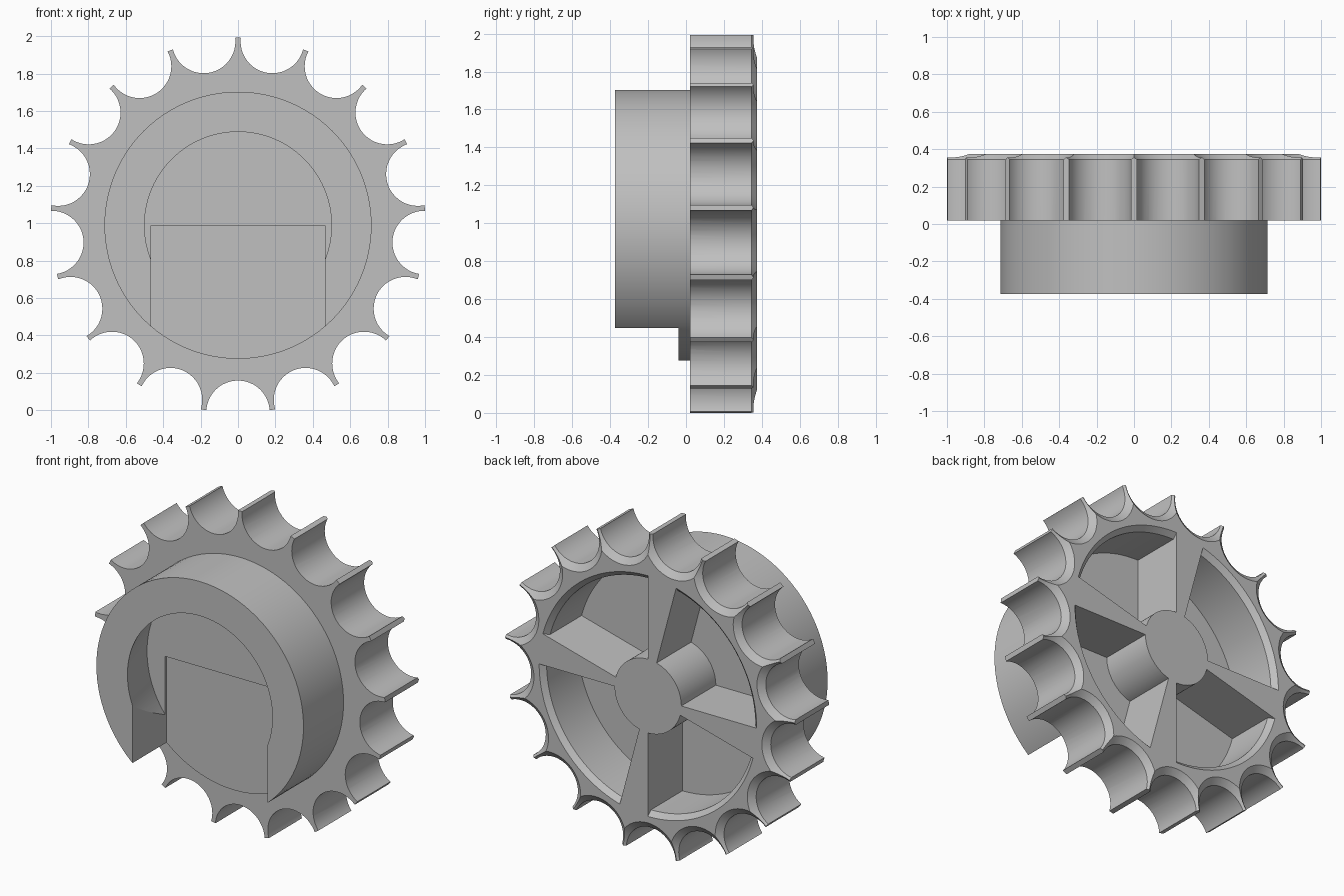
import bpy, bmesh
from math import cos, sin, radians, pi

if "Cube" in bpy.data.objects:
    bpy.data.objects.remove(bpy.data.objects["Cube"])

ZC = 0.989          # height of the wheel axis
TEETH = 17
FRONT, BACK = 0.02, 0.375

grey = bpy.data.materials.new("plain grey")
grey.use_nodes = True
grey.diffuse_color = (0.53, 0.53, 0.53, 1)
grey.node_tree.nodes["Principled BSDF"].inputs["Base Color"].default_value = (0.53, 0.53, 0.53, 1)


def add_object(name, bm):
    bmesh.ops.recalc_face_normals(bm, faces=bm.faces)
    mesh = bpy.data.meshes.new(name)
    bm.to_mesh(mesh)
    bm.free()
    mesh.materials.append(grey)
    obj = bpy.data.objects.new(name, mesh)
    bpy.context.collection.objects.link(obj)
    return obj


def revolve(name, profile, steps, start=0, end=360, cx=0, cz=ZC):
    """Solid swept from a closed (radius, y) profile around an axis along y."""
    bm = bmesh.new()
    full = end - start == 360
    rings = []
    for i in range(steps if full else steps + 1):
        a = radians(start + (end - start) * i / steps)
        rings.append([bm.verts.new((cx + r * cos(a), y, cz + r * sin(a))) for r, y in profile])
    n = len(profile)
    for i in range(steps):
        p, q = rings[i], rings[(i + 1) % len(rings)]
        for j in range(n):
            k = (j + 1) % n
            if profile[j][0] or profile[k][0]:
                bm.faces.new((p[j], p[k], q[k], q[j]))
    if not full:
        bm.faces.new(rings[0])
        bm.faces.new(rings[-1])
    bmesh.ops.remove_doubles(bm, verts=bm.verts, dist=1e-5)
    return add_object(name, bm)


def box(name, x, y, z):
    bm = bmesh.new()
    bmesh.ops.create_cube(bm, size=1)
    for v in bm.verts:
        v.co = [lo + (hi - lo) * (c + 0.5) for c, (lo, hi) in zip(v.co, (x, y, z))]
    return add_object(name, bm)


def activate(obj):
    bpy.ops.object.select_all(action='DESELECT')
    obj.select_set(True)
    bpy.context.view_layer.objects.active = obj


def cut(obj, cutter):
    activate(obj)
    mod = obj.modifiers.new("cut", 'BOOLEAN')
    mod.operation = 'DIFFERENCE'
    mod.solver = 'EXACT'
    mod.object = cutter
    bpy.ops.object.modifier_apply(modifier=mod.name)
    bpy.data.objects.remove(cutter)


# Toothed wheel: a disc with round scallops, flared at the back edge
wheel = revolve("toothed_wheel", [(0, FRONT), (1.003, FRONT), (1.003, BACK), (0, BACK)], TEETH * 12)
scallop = [(0, -0.1), (0.17, -0.1), (0.17, 0.345), (0.21, BACK), (0.25, 0.405), (0, 0.405)]
for i in range(TEETH):
    a = pi / 2 + (i + 0.5) * 2 * pi / TEETH
    cut(wheel, revolve("scallop_cutter", scallop, 48, cx=cos(a), cz=ZC + sin(a)))

# Four pockets in the back leave a hub and wedge spokes
pocket = [(0.23, 0.035), (0.72, 0.035), (0.72, 0.345), (0.75, BACK), (0.78, 0.405), (0.23, 0.405)]
for i in range(4):
    cut(wheel, revolve("pocket_cutter", pocket, 30, 15 + 90 * i, 90 + 90 * i))

# Front collar with an undercut bore and a square opening below
collar = revolve("front_collar", [(0, -0.375), (0.714, -0.375), (0.714, 0.028), (0, 0.028)], 96)
cut(collar, revolve("bore_cutter", [(0, -0.4), (0.493, -0.4), (0.59, -0.053), (0, -0.053)], 96))
cut(collar, box("opening_cutter", (-0.465, 0.465), (-0.5, -0.04), (-0.2, ZC)))

for part in (wheel, collar):
    activate(part)
    bpy.ops.object.shade_smooth_by_angle(angle=radians(25))
